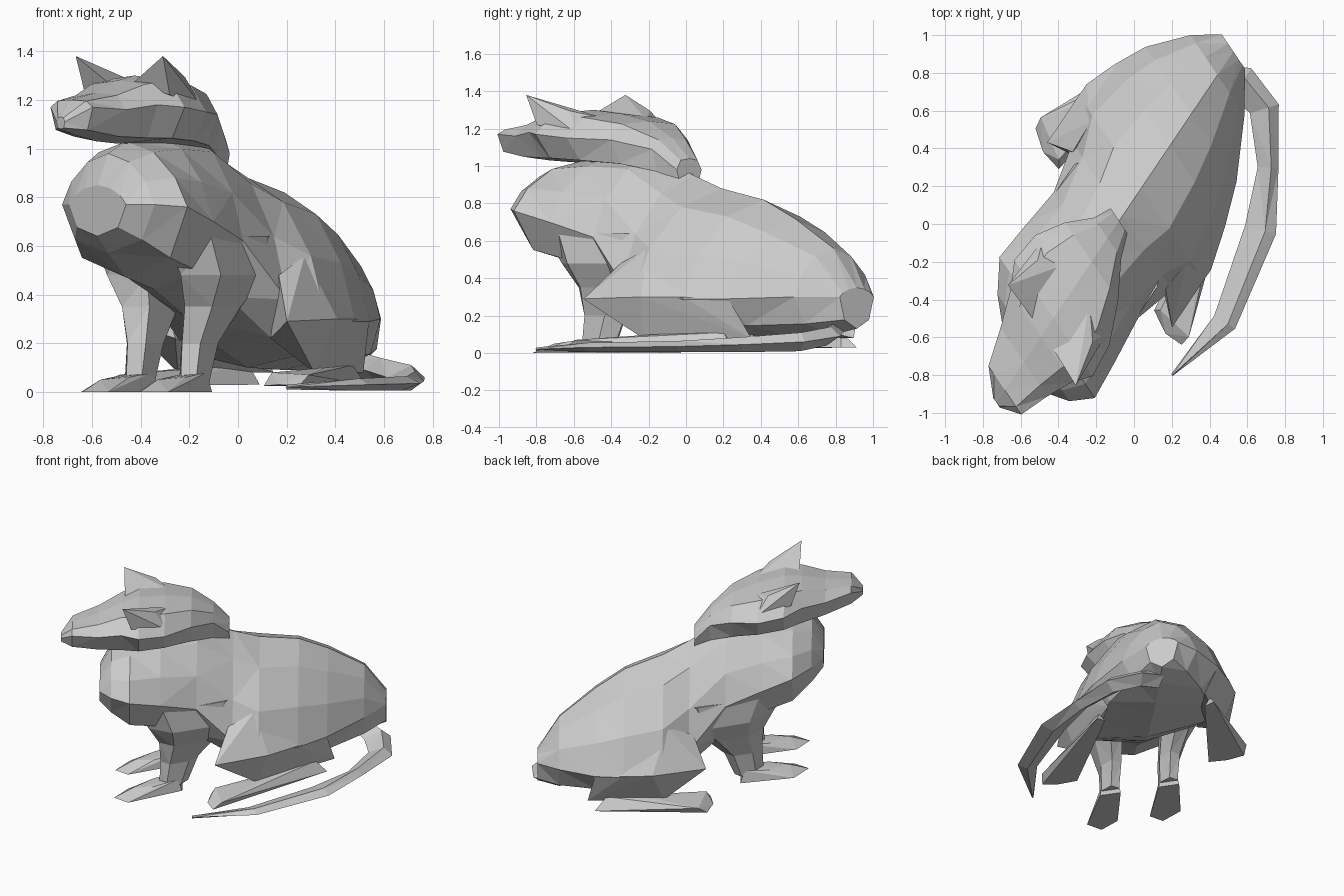
import bpy, bmesh, math
from mathutils import Vector

# The animal sits diagonally: local coordinates are (s forward, t to its left, z up)
def place(s, t, z):
    return Vector((-0.09 + 0.56 * (t - s), -0.83 * (t + s), z))

def finish(bm, name):
    bmesh.ops.triangulate(bm, faces=bm.faces[:])
    bmesh.ops.recalc_face_normals(bm, faces=bm.faces[:])
    mesh = bpy.data.meshes.new(name)
    bm.to_mesh(mesh)
    bm.free()
    ob = bpy.data.objects.new(name, mesh)
    bpy.context.collection.objects.link(ob)
    return ob

def loft(name, rings):
    bm = bmesh.new()
    rows = [[bm.verts.new(p) for p in r] for r in rings]
    n = len(rows[0])
    for a, b in zip(rows, rows[1:]):
        for i in range(n):
            j = (i + 1) % n
            bm.faces.new((a[i], a[j], b[j], b[i]))
    bm.faces.new(rows[0])
    bm.faces.new(rows[-1])
    return finish(bm, name)

def hull(name, pts, side=1):
    bm = bmesh.new()
    for s, t, z in pts:
        bm.verts.new(place(s, t * side, z))
    res = bmesh.ops.convex_hull(bm, input=bm.verts[:])
    junk = {v for v in res["geom_interior"] + res["geom_unused"]
            if isinstance(v, bmesh.types.BMVert)}
    bmesh.ops.delete(bm, geom=list(junk), context='VERTS')
    return finish(bm, name)

def section(s, top, wide, bottom, w, half):
    """Upright cross-section, mirrored across the animal's middle plane."""
    pts = []
    for f, g in half:
        z = wide + g * ((top - wide) if g > 0 else (wide - bottom))
        pts.append((f * w, z))
    ring = pts + [(-t, z) for t, z in reversed(pts[1:-1])]
    return [place(s, t, z) for t, z in ring]

# Torso from rump to chest: s, top, widest height, bottom, half width
torso = [
    (-1.10, 0.35, 0.30, 0.13, 0.11),
    (-0.95, 0.56, 0.30, 0.10, 0.255),
    (-0.70, 0.72, 0.29, 0.09, 0.43),
    (-0.50, 0.82, 0.29, 0.09, 0.52),
    (-0.23, 0.88, 0.30, 0.10, 0.58),
    (-0.05, 0.95, 0.38, 0.17, 0.47),
    (0.20, 1.06, 0.62, 0.30, 0.40),
    (0.45, 1.06, 0.70, 0.42, 0.43),
    (0.66, 1.03, 0.76, 0.47, 0.45),
    (0.79, 0.98, 0.77, 0.57, 0.34),
    (0.87, 0.85, 0.77, 0.64, 0.21),
]
body_half = [(0, 1), (0.45, 0.83), (0.8, 0.45), (1, 0), (0.72, -0.72), (0, -1)]
loft("torso", [section(*r, body_half) for r in torso])

# Head from nape to nose
head = [
    (-0.02, 1.04, 0.98, 0.90, 0.08),
    (0.09, 1.15, 1.09, 0.95, 0.13),
    (0.24, 1.24, 1.14, 0.99, 0.25),
    (0.42, 1.28, 1.15, 1.01, 0.35),
    (0.60, 1.30, 1.17, 1.02, 0.37),
    (0.72, 1.28, 1.18, 1.02, 0.29),
    (0.88, 1.23, 1.16, 1.03, 0.22),
    (1.06, 1.20, 1.17, 1.06, 0.155),
    (1.14, 1.13, 1.11, 1.08, 0.03),
]
head_half = [(0, 1), (0.68, 0.84), (1, 0), (0.75, -0.85), (0, -1)]
loft("head", [section(*r, head_half) for r in head])

ear = [(0.71, 0.32, 1.38), (0.70, 0.09, 1.27), (0.65, 0.31, 1.22),
       (0.49, 0.26, 1.295), (0.40, 0.30, 1.17), (0.38, 0.12, 1.25)]
thigh = [(0.07, 0.59, 0.29), (-0.30, 0.59, 0.30), (-0.50, 0.52, 0.30), (-0.02, 0.44, 0.48),
         (-0.20, 0.45, 0.56), (-0.22, 0.50, 0.08), (-0.75, 0.33, 0.08), (-0.70, 0.42, 0.28),
         (-0.05, 0.35, 0.22)]
hind_foot = [(0.08, 0.69, 0.025), (0.02, 0.70, 0.07), (0.10, 0.45, 0.025), (0.07, 0.48, 0.08),
             (0.12, 0.58, 0.03), (-0.66, 0.34, 0.03), (-0.70, 0.40, 0.03),
             (-0.62, 0.38, 0.11), (-0.30, 0.50, 0.10)]
front_foot = [(0.77, 0.21, 0.0), (0.68, 0.11, 0.0), (0.67, 0.32, 0.0), (0.64, 0.21, 0.05),
              (0.30, 0.13, 0.0), (0.30, 0.27, 0.0), (0.50, 0.14, 0.06), (0.50, 0.27, 0.06),
              (0.33, 0.14, 0.08), (0.33, 0.26, 0.08)]
# Front leg, swept back to the elbow: height, s, t, half length, half width
front_leg = [(0.04, 0.36, 0.20, 0.10, 0.07), (0.20, 0.32, 0.20, 0.13, 0.08),
             (0.35, 0.25, 0.23, 0.21, 0.11), (0.48, 0.20, 0.27, 0.33, 0.15),
             (0.64, 0.22, 0.27, 0.42, 0.14)]
for side, label in ((1, "left"), (-1, "right")):
    hull("ear_" + label, ear, side)
    hull("thigh_" + label, thigh, side)
    hull("hind_foot_" + label, hind_foot, side)
    hull("front_foot_" + label, front_foot, side)
    loft("front_leg_" + label, [
        [place(s + hs * math.cos(k * math.pi / 3), side * (t + ht * math.sin(k * math.pi / 3)), z)
         for k in range(6)] for z, s, t, hs, ht in front_leg])

# Tail curled forward along the ground: x, y, z, half width, half height
tail = [(0.44, 0.78, 0.12, 0.07, 0.06), (0.57, 0.75, 0.09, 0.09, 0.05),
        (0.69, 0.61, 0.06, 0.08, 0.05), (0.71, 0.30, 0.045, 0.055, 0.04),
        (0.67, -0.03, 0.035, 0.085, 0.03), (0.48, -0.52, 0.03, 0.065, 0.025),
        (0.20, -0.80, 0.02, 0.006, 0.01)]
rings = []
for i, (x, y, z, hw, hh) in enumerate(tail):
    a, b = tail[max(i - 1, 0)], tail[min(i + 1, len(tail) - 1)]
    d = Vector((b[0] - a[0], b[1] - a[1], 0)).normalized()
    side = Vector((-d.y, d.x, 0)) * hw
    c, up = Vector((x, y, z)), Vector((0, 0, hh))
    rings.append([c + side, c + up + side * 0.3, c - side, c - up])
loft("tail", rings)
